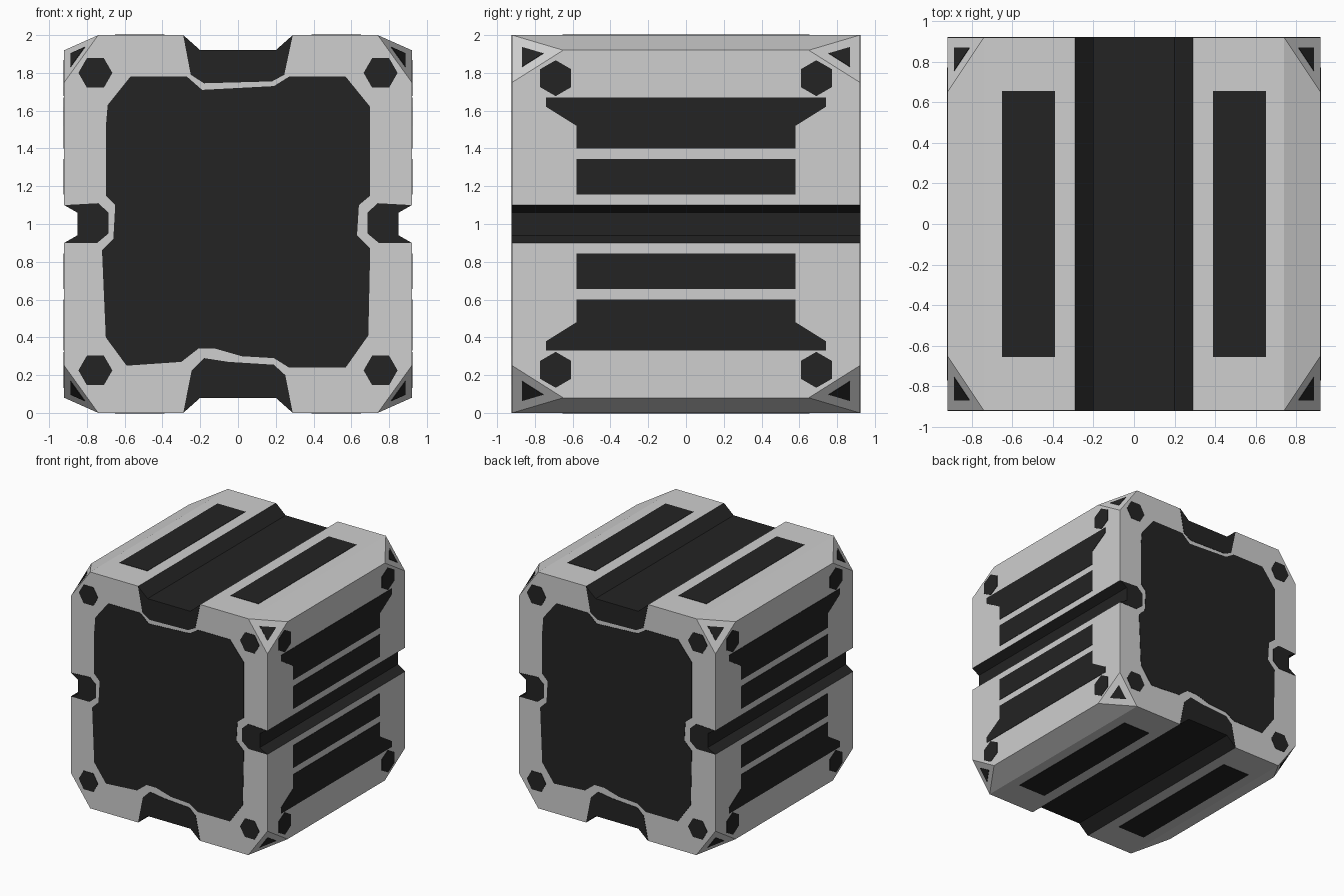
import bpy, bmesh, math
from mathutils import Vector, Matrix

if "Cube" in bpy.data.objects:
    bpy.data.objects.remove(bpy.data.objects["Cube"])

H = 0.92        # half width in x and y
T = 0.003       # thickness of the dark inlay plates


def material(name, v):
    m = bpy.data.materials.new(name)
    m.diffuse_color = (v, v, v, 1)
    m.use_nodes = True
    m.node_tree.nodes["Principled BSDF"].inputs["Base Color"].default_value = m.diffuse_color
    return m


GREY = material("light grey", 0.62)
DARK = material("near black", 0.017)


def finish(name, bm, mats):
    me = bpy.data.meshes.new(name)
    bmesh.ops.recalc_face_normals(bm, faces=bm.faces[:])
    bm.to_mesh(me)
    bm.free()
    for m in mats:
        me.materials.append(m)
    ob = bpy.data.objects.new(name, me)
    bpy.context.collection.objects.link(ob)
    return ob


def plates(name, polys):
    """Thin dark prisms from (3D outline, outward normal) pairs."""
    bm = bmesh.new()
    for pts, n in polys:
        n = Vector(n).normalized()
        low = [bm.verts.new(p) for p in pts]
        top = [bm.verts.new(Vector(p) + n * T) for p in pts]
        bm.faces.new(top)
        bm.faces.new(low[::-1])
        for i in range(len(pts)):
            j = (i + 1) % len(pts)
            bm.faces.new((low[i], low[j], top[j], top[i]))
    return finish(name, bm, [DARK])


def spun(polys):
    """Add the copies turned half way round the vertical axis."""
    r = Matrix.Rotation(math.pi, 3, 'Z')
    return polys + [([r @ Vector(p) for p in pts], r @ Vector(n)) for pts, n in polys]


def front(pts):
    return [(x, -H, z) for x, z in pts], (0, -1, 0)


def side(pts):
    return [(H, y, z) for y, z in pts], (1, 0, 0)


def flip(pts):
    """Mirror an outline about mid height."""
    return [(u, 2 - v) for u, v in pts]


def hexagon(cx, cz, r, turn=0.0):
    return [(cx + r * math.cos(math.radians(60 * i + turn)),
             cz + r * math.sin(math.radians(60 * i + turn))) for i in range(6)]


# Body: quarter profile mirrored round, extruded along y
quarter = [(0.85, 1.06), (H, 1.10), (H, 1.92), (0.74, 2), (0.29, 2), (0.20, 1.92)]
profile = quarter + [(-x, z) for x, z in quarter[::-1]]
profile += [(-x, 2 - z) for x, z in quarter] + flip(quarter[::-1])
bm = bmesh.new()
cap = bm.faces.new([bm.verts.new((x, -H, z)) for x, z in profile])
ext = bmesh.ops.extrude_face_region(bm, geom=[cap], use_keep_orig=True)
bmesh.ops.translate(bm, vec=(0, 2 * H, 0),
                    verts=[e for e in ext["geom"] if isinstance(e, bmesh.types.BMVert)])

# Slice off the eight corners and inlay a small triangle on each
triangles = []
for sx in (-1, 1):
    for sy in (-1, 1):
        for sz in (-1, 1):
            tri = [Vector((sx * x, sy * y, 1 + sz * z)) for x, y, z in
                   ((0.74, H, 1), (H, H, 0.75), (H, 0.65, 0.92))]
            n = (tri[1] - tri[0]).cross(tri[2] - tri[0]).normalized()
            if n.x * sx < 0:
                n = -n
            bmesh.ops.bisect_plane(bm, geom=bm.verts[:] + bm.edges[:] + bm.faces[:], dist=1e-4,
                                   plane_co=tri[0], plane_no=n, clear_outer=True)
            bmesh.ops.holes_fill(bm, edges=[e for e in bm.edges if e.is_boundary], sides=0)
            c = sum(tri, Vector()) / 3
            triangles.append(([c + (p - c) * 0.42 for p in tri], n))

# Grooves are dark
bm.normal_update()
for f in bm.faces:
    c = f.calc_center_median()
    groove = abs(c.x) < 0.295 or abs(c.z - 1) < 0.15
    inner = abs(c.z - 1) < 0.99 and abs(c.x) < 0.91
    f.material_index = int(groove and inner and abs(f.normal.y) < 0.5)
finish("crate_body", bm, [GREY, DARK])
plates("corner_triangles", triangles)

# Large irregular panel on front and back
panel = [(-0.70, 1.51), (-0.69, 1.63), (-0.57, 1.78), (-0.27, 1.78), (-0.19, 1.71), (0.19, 1.73),
         (0.27, 1.78), (0.57, 1.78), (0.70, 1.62), (0.70, 1.15), (0.64, 1.10), (0.63, 0.94),
         (0.70, 0.87), (0.69, 0.41), (0.57, 0.24), (0.27, 0.24), (0.19, 0.29), (0.02, 0.30),
         (-0.12, 0.34), (-0.21, 0.34), (-0.30, 0.27), (-0.59, 0.25), (-0.70, 0.40),
         (-0.72, 0.86), (-0.66, 0.92), (-0.65, 1.10), (-0.70, 1.15)]
plates("end_panels", spun([front(panel)]))

# Dark patches where the grooves meet the front and back
top_patch = [(-0.29, 2), (-0.25, 1.79), (-0.18, 1.745), (0.18, 1.755), (0.245, 1.79),
             (0.29, 2), (0.20, 1.92), (-0.20, 1.92)]
low_patch = [(-0.29, 0), (-0.245, 0.225), (-0.18, 0.29), (-0.05, 0.27), (0.19, 0.255),
             (0.25, 0.20), (0.29, 0), (0.20, 0.08), (-0.20, 0.08)]
side_patch = [(H, 1.10), (0.74, 1.11), (0.685, 1.06), (0.685, 0.95), (0.745, 0.90),
              (H, 0.90), (0.85, 0.94), (0.85, 1.06)]
plates("groove_end_patches", spun([front(p) for p in (
    top_patch, low_patch, side_patch, [(-x, z) for x, z in side_patch])]))

# Hexagonal bolts on all four upright faces
bolts = [front(hexagon(sx * 0.755, z, 0.09)) for sx in (-1, 1) for z in (0.225, 1.80)]
bolts += [side(hexagon(sy * 0.69, z, 0.095, 30)) for sy in (-1, 1) for z in (0.228, 1.772)]
plates("hexagon_bolts", spun(bolts))

# Flared panels and slots on the left and right sides
half = [(0.58, 1.40), (0.58, 1.52), (0.74, 1.62), (0.74, 1.67)]
flared = half + [(-y, z) for y, z in half[::-1]]
slot = [(-0.58, 1.155), (0.58, 1.155), (0.58, 1.345), (-0.58, 1.345)]
plates("side_panels", spun([side(p) for p in (flared, flip(flared))]))
plates("side_slots", spun([side(p) for p in (slot, flip(slot))]))

# Long slots on top and bottom
bar = [(0.39, -0.655), (0.65, -0.655), (0.65, 0.655), (0.39, 0.655)]
plates("top_and_bottom_slots", spun([([(x, y, 1 + s) for x, y in bar], (0, 0, s)) for s in (1, -1)]))
